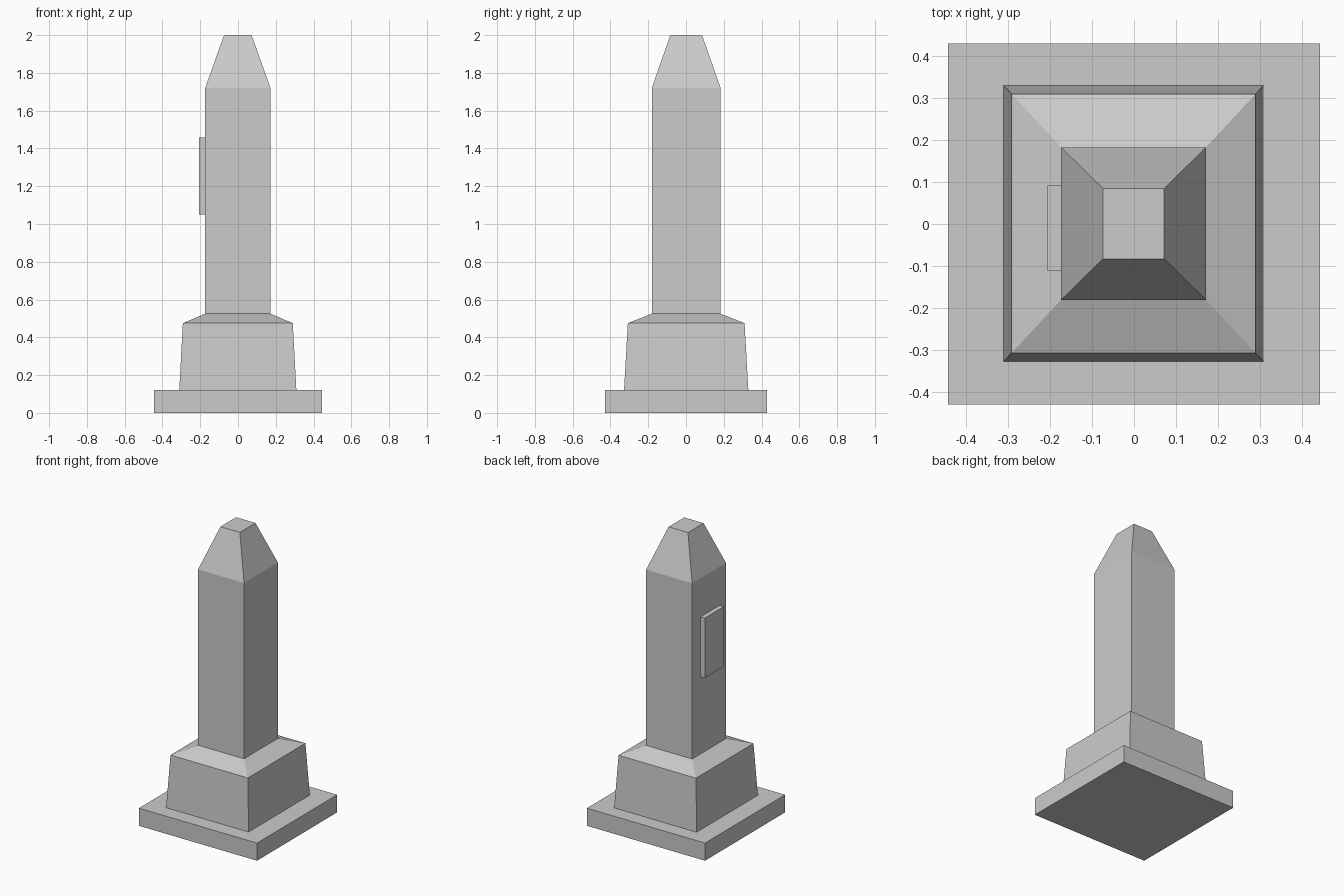
import bpy
import bmesh

if "Cube" in bpy.data.objects:
    bpy.data.objects.remove(bpy.data.objects["Cube"])


def loft(name, sections, centre=(0, 0)):
    """Closed solid through rectangular sections (half_x, half_y, z)."""
    bm = bmesh.new()
    cx, cy = centre
    rings = [[bm.verts.new((cx + sx * hx, cy + sy * hy, z))
              for sx, sy in ((-1, -1), (1, -1), (1, 1), (-1, 1))]
             for hx, hy, z in sections]
    bm.faces.new(rings[0][::-1])
    bm.faces.new(rings[-1])
    for low, high in zip(rings, rings[1:]):
        for i in range(4):
            j = (i + 1) % 4
            bm.faces.new((low[i], low[j], high[j], high[i]))
    mesh = bpy.data.meshes.new(name)
    bm.to_mesh(mesh)
    bm.free()
    obj = bpy.data.objects.new(name, mesh)
    bpy.context.collection.objects.link(obj)
    return obj


# Flat base slab
loft("base_slab", [(0.444, 0.43, 0), (0.444, 0.43, 0.12)])

# Tapered pedestal, sloped shoulder, shaft and truncated tip
loft("pedestal_and_shaft", [
    (0.31, 0.329, 0.12),
    (0.291, 0.309, 0.475),
    (0.173, 0.182, 0.525),
    (0.173, 0.182, 1.72),
    (0.073, 0.084, 2.0),
], centre=(-0.001, 0.001))

# Raised plaque on the left face of the shaft
loft("plaque", [(0.0165, 0.102, 1.05), (0.0165, 0.102, 1.457)],
     centre=(-0.1895, -0.01))
